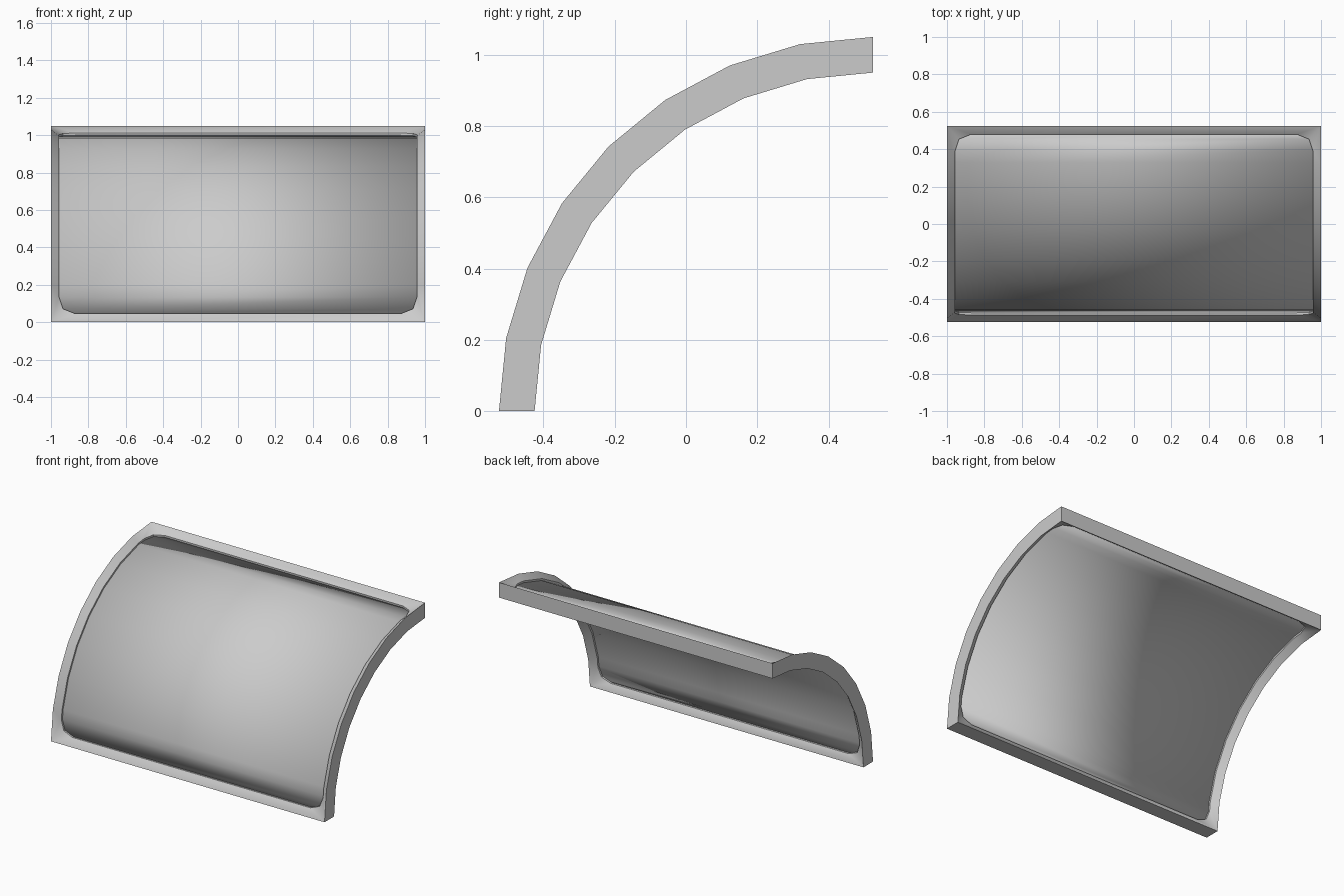
import bpy, bmesh, math
from mathutils import Vector

if "Cube" in bpy.data.objects:
    bpy.data.objects.remove(bpy.data.objects["Cube"])

SEG = 8            # arc segments in the quarter turn
Y0 = 0.525         # arc axis position


def bend(x, t, r):
    """Place a point at width x and t segments along the faceted arc."""
    k = min(int(t), SEG - 1)

    def corner(i):
        a = math.pi / 2 * i / SEG
        return Vector((x, Y0 - r * math.cos(a), r * math.sin(a)))
    return corner(k).lerp(corner(k + 1), t - k)


def make_object(name, bm, angle):
    bmesh.ops.remove_doubles(bm, verts=bm.verts, dist=1e-5)
    bmesh.ops.recalc_face_normals(bm, faces=bm.faces)
    me = bpy.data.meshes.new(name)
    bm.to_mesh(me)
    bm.free()
    ob = bpy.data.objects.new(name, me)
    bpy.context.collection.objects.link(ob)
    bpy.ops.object.select_all(action='DESELECT')
    ob.select_set(True)
    bpy.context.view_layer.objects.active = ob
    bpy.ops.object.shade_smooth_by_angle(angle=math.radians(angle))
    return ob


def add_face(bm, pts):
    # skip repeated corner points so the corners become triangles
    keep = []
    for p in pts:
        if all((p - q).length > 1e-5 for q in keep):
            keep.append(p)
    if len(keep) > 2:
        bm.faces.new([bm.verts.new(p) for p in keep])


# right half of the rounded opening, and the matching outer border
low = [(0.87, 0.23), (0.935, 0.36), (0.957, 0.68)]
inner = low + [(0.957, k) for k in range(1, SEG)] + [(x, SEG - t) for x, t in reversed(low)]
outer = [(1, 0)] * 3 + [(1, k) for k in range(1, SEG)] + [(1, SEG)] * 3


def closed(half):
    return half + [(-x, t) for x, t in reversed(half)]


# frame: bevelled border with a thin inner wall, same on both sides
rings = [(outer, 1.05), (inner, 1.016), (inner, 0.984), (outer, 0.95)]
rings = [[bend(x, t, r) for x, t in closed(half)] for half, r in rings]
bm = bmesh.new()
n = len(rings[0])
for j in range(4):
    a, b = rings[j], rings[(j + 1) % 4]
    for i in range(n):
        m = (i + 1) % n
        add_face(bm, [a[i], a[m], b[m], b[i]])
make_object("frame", bm, 30)

# curved panel set in the middle of the frame
bm = bmesh.new()
for (x0, t0), (x1, t1) in zip(inner, inner[1:]):
    add_face(bm, [bend(-x0, t0, 1), bend(x0, t0, 1), bend(x1, t1, 1), bend(-x1, t1, 1)])
panel = make_object("curved_panel", bm, 30)
mod = panel.modifiers.new("thickness", 'SOLIDIFY')
mod.thickness = 0.008
mod.offset = 0
